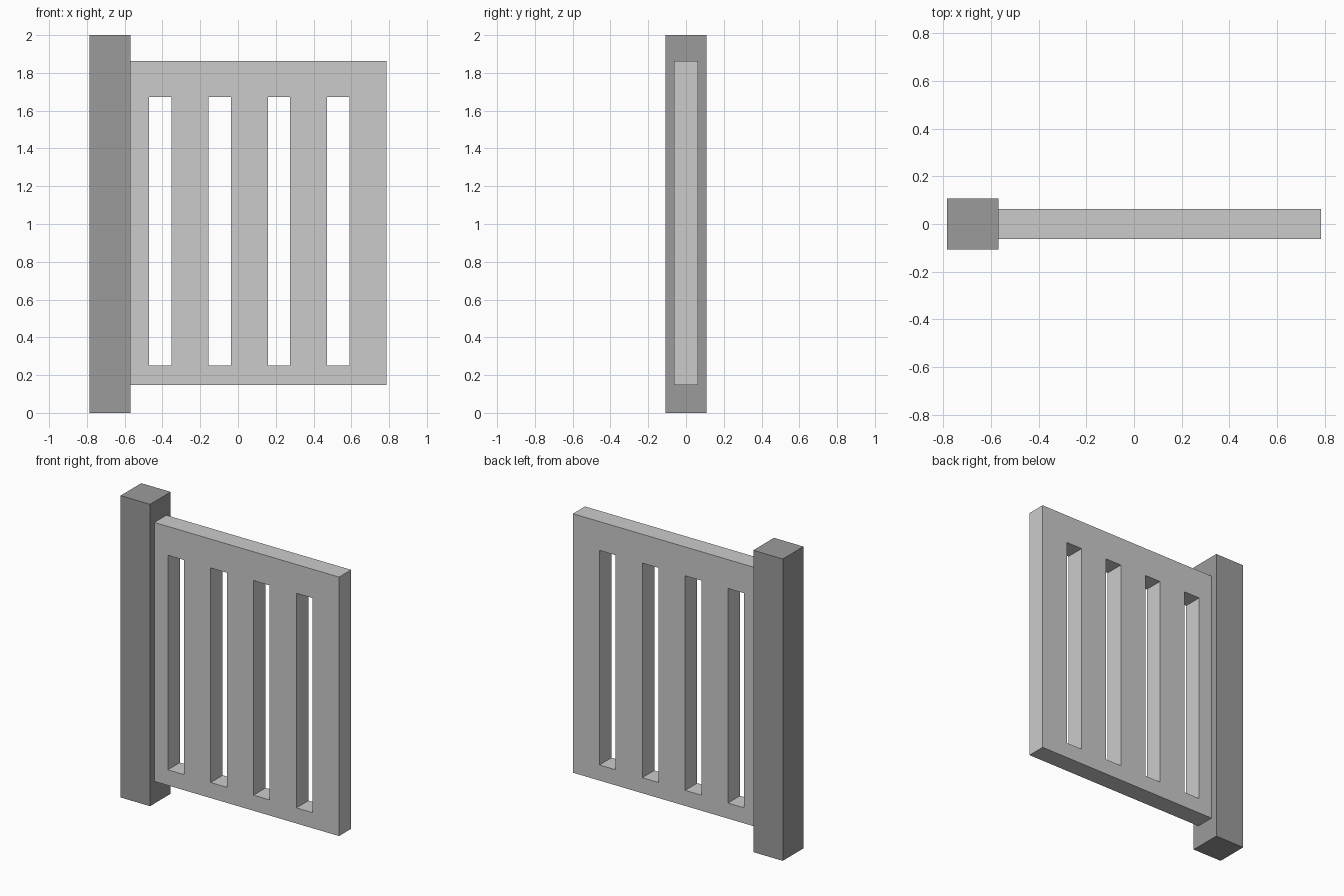
import bpy, bmesh
from mathutils import Vector

if "Cube" in bpy.data.objects:
    bpy.data.objects.remove(bpy.data.objects["Cube"])


def finish(bm, name):
    bmesh.ops.recalc_face_normals(bm, faces=bm.faces)
    mesh = bpy.data.meshes.new(name)
    bm.to_mesh(mesh)
    bm.free()
    obj = bpy.data.objects.new(name, mesh)
    bpy.context.collection.objects.link(obj)
    mat = bpy.data.materials.new(name + "_grey")
    obj.data.materials.append(mat)
    return mat


# Hinge post, full height
POST_X, POST_W, HEIGHT = -0.677, 0.216, 2.0
bm = bmesh.new()
bmesh.ops.create_cube(bm, size=1)
bmesh.ops.scale(bm, vec=(POST_W, POST_W, HEIGHT), verts=bm.verts)
bmesh.ops.translate(bm, vec=(POST_X, 0, HEIGHT / 2), verts=bm.verts)
finish(bm, "post").diffuse_color = (0.33, 0.33, 0.33, 1)

# Gate panel: one slab with four vertical slots, left stile let into the post
HALF_T, SLOTS, SLOT_W, PITCH, FIRST = 0.063, 4, 0.118, 0.314, -0.47
xs = [-0.665]
for i in range(SLOTS):
    left = FIRST + i * PITCH
    xs += [left, left + SLOT_W]
xs.append(0.785)
zs = [0.147, 0.25, 1.672, 1.863]

bm = bmesh.new()
grid = [[bm.verts.new((x, -HALF_T, z)) for z in zs] for x in xs]
for i in range(len(xs) - 1):
    for j in range(len(zs) - 1):
        if i % 2 == 1 and j == 1:
            continue  # open slot
        bm.faces.new((grid[i][j], grid[i + 1][j],
                      grid[i + 1][j + 1], grid[i][j + 1]))
front = bm.faces[:]
ext = bmesh.ops.extrude_face_region(bm, geom=front, use_keep_orig=True)
back = [v for v in ext["geom"] if isinstance(v, bmesh.types.BMVert)]
bmesh.ops.translate(bm, vec=Vector((0, 2 * HALF_T, 0)), verts=back)
finish(bm, "gate_panel").diffuse_color = (0.6, 0.6, 0.6, 1)

for m in bpy.data.materials:
    if m.users and not m.is_grease_pencil:
        m.use_nodes = True
        m.node_tree.nodes["Principled BSDF"].inputs["Base Color"].default_value = m.diffuse_color
